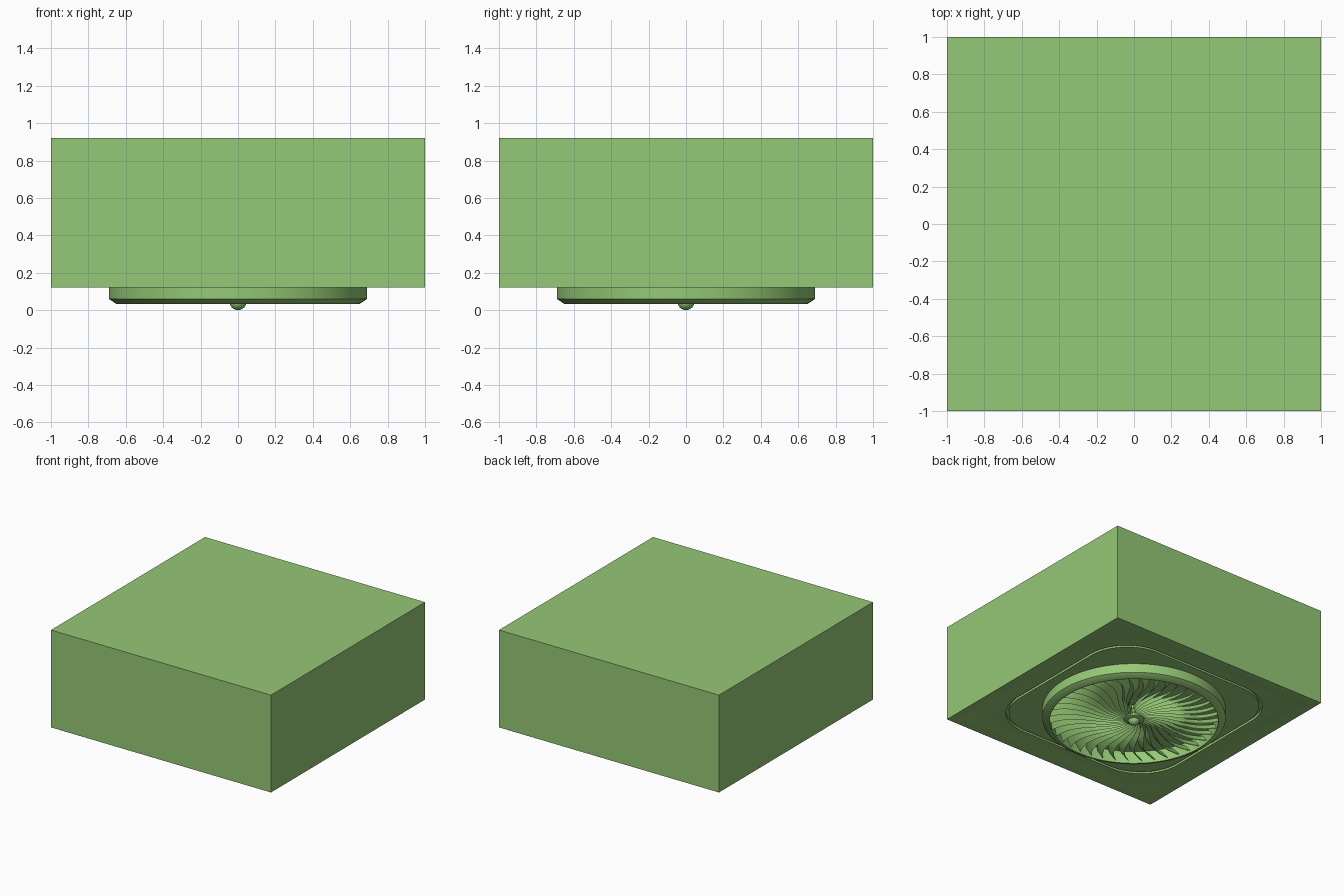
import bpy, bmesh
from math import sin, cos, pi

if "Cube" in bpy.data.objects:
    bpy.data.objects.remove(bpy.data.objects["Cube"])


def finish(bm, name, fix_normals=True):
    bmesh.ops.remove_doubles(bm, verts=bm.verts, dist=1e-5)
    if fix_normals:
        bmesh.ops.recalc_face_normals(bm, faces=bm.faces)
    me = bpy.data.meshes.new(name)
    bm.to_mesh(me)
    bm.free()
    ob = bpy.data.objects.new(name, me)
    bpy.context.collection.objects.link(ob)
    me.materials.append(mat)
    bpy.ops.object.select_all(action='DESELECT')
    bpy.context.view_layer.objects.active = ob
    ob.select_set(True)
    bpy.ops.object.shade_smooth_by_angle(angle=0.6)
    return ob


def rounded_square(h, r, z, n=24):
    """Half size h, corner radius r; h == r gives a circle."""
    pts = []
    for q, (sx, sy) in enumerate([(1, 1), (-1, 1), (-1, -1), (1, -1)]):
        for i in range(n + 1):
            a = q * pi / 2 + i * pi / 2 / n
            pts.append((sx * (h - r) + r * cos(a), sy * (h - r) + r * sin(a), z))
    return pts


def loft(name, loops, cap=(True, True), closed=False):
    bm = bmesh.new()
    rows = [[bm.verts.new(p) for p in rounded_square(*l)] for l in loops]
    n = len(rows[0])
    pairs = list(zip(rows, rows[1:])) + ([(rows[-1], rows[0])] if closed else [])
    for a, b in pairs:
        for i in range(n):
            j = (i + 1) % n
            bm.faces.new((a[i], a[j], b[j], b[i]))
    if cap[0]:
        bm.faces.new(rows[0])
    if cap[1]:
        bm.faces.new(rows[-1])
    return finish(bm, name)


mat = bpy.data.materials.new("green")
mat.diffuse_color = (0.30, 0.58, 0.18, 1)
mat.use_nodes = True
mat.node_tree.nodes["Principled BSDF"].inputs["Base Color"].default_value = mat.diffuse_color

# Housing: box with a stepped border and a rounded groove on its underside
loft("housing", [
    (1.0, 0, 0.92), (1.0, 0, 0.12), (0.955, 0, 0.12), (0.90, 0, 0.135),
    (0.79, 0.36, 0.135), (0.79, 0.36, 0.155), (0.77, 0.35, 0.155),
    (0.77, 0.35, 0.135), (0.64, 0.64, 0.135)])

# Outlet ring with chamfered lower lip
loft("outlet_ring", [
    (0.69, 0.69, 0.14), (0.69, 0.69, 0.06), (0.65, 0.65, 0.033),
    (0.635, 0.635, 0.033), (0.635, 0.635, 0.14)], cap=(False, False), closed=True)

# Swirl blades: twisted curved strips around the hub
bm = bmesh.new()
N, S, T = 40, 14, 0.006
for k in range(N):
    rows = []
    for i in range(S + 1):
        t = i / S
        r = 0.05 + 0.585 * t
        a = 2 * pi * k / N + 0.75 * sin(t * pi * 0.6) * (1 - 0.35 * t)
        w = 0.045 * min(1, t * 1.5 + 0.15) / r
        zb, zt = 0.05, 0.105
        rows.append([bm.verts.new((r * cos(b), r * sin(b), z)) for b, z in
                     ((a, zb), (a + w, zt), (a + w, zt + T), (a, zb + T))])
    for p, q in zip(rows, rows[1:]):
        for c in range(4):
            d = (c + 1) % 4
            bm.faces.new((p[c], p[d], q[d], q[c]))
    bm.faces.new(rows[0])
    bm.faces.new(rows[-1])
finish(bm, "swirl_blades")

# Hub disc and centre knob
loft("hub", [(0.075, 0.075, 0.13), (0.075, 0.075, 0.045), (0.06, 0.06, 0.038)])
bm = bmesh.new()
bmesh.ops.create_uvsphere(bm, u_segments=24, v_segments=12, radius=0.045)
bmesh.ops.translate(bm, verts=bm.verts, vec=(0, 0, 0.045))
finish(bm, "centre_knob")
